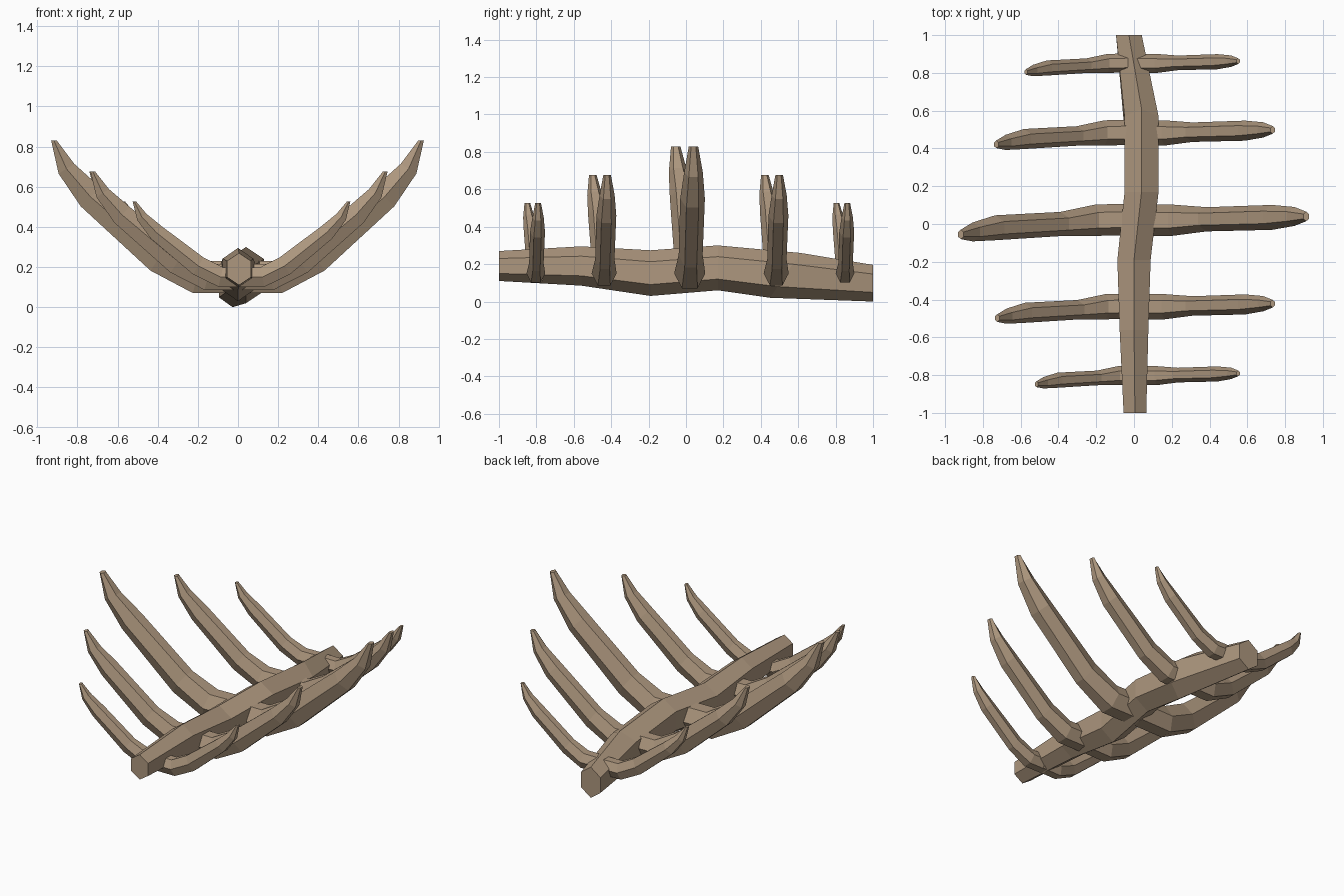
import bpy, bmesh
from math import sin, cos, pi
from mathutils import Vector

if "Cube" in bpy.data.objects:
    bpy.data.objects.remove(bpy.data.objects["Cube"])

bone = bpy.data.materials.new("bone")
bone.diffuse_color = (0.42, 0.31, 0.21, 1)
bone.use_nodes = True
bone.node_tree.nodes["Principled BSDF"].inputs["Base Color"].default_value = bone.diffuse_color


def loft(name, rings):
    """Skin a list of equal-sized vertex rings and cap both ends."""
    bm = bmesh.new()
    loops = [[bm.verts.new(p) for p in ring] for ring in rings]
    n = len(loops[0])
    for a, b in zip(loops, loops[1:]):
        for i in range(n):
            j = (i + 1) % n
            bm.faces.new((a[i], a[j], b[j], b[i]))
    bm.faces.new(loops[0])
    bm.faces.new(loops[-1])
    bmesh.ops.recalc_face_normals(bm, faces=bm.faces)
    mesh = bpy.data.meshes.new(name)
    bm.to_mesh(mesh)
    bm.free()
    mesh.materials.append(bone)
    obj = bpy.data.objects.new(name, mesh)
    bpy.context.collection.objects.link(obj)
    return obj


# Spine: x, y, z, half width, half height, backward lean of the ring's top
spine = [
    (0.005, -1.00, 0.190, 0.060, 0.080, 0.00),
    (0.000, -0.56, 0.190, 0.076, 0.105, 0.00),
    (0.000, -0.19, 0.152, 0.088, 0.122, 0.00),
    (0.040, 0.17, 0.180, 0.090, 0.120, 0.00),
    (0.040, 0.53, 0.140, 0.090, 0.120, 0.08),
    (-0.027, 1.00, 0.098, 0.068, 0.098, 0.00),
]
rings = []
for x, y, z, w, h, lean in spine:
    ring = []
    for k in range(6):
        a = pi / 2 + k * pi / 3
        ring.append((x + w * cos(a) / cos(pi / 6), y + lean * sin(a), z + h * sin(a)))
    rings.append(ring)
loft("spine", rings)

# Rib path: x, z above root, half width, half thickness, y drift right, y drift left
path = [
    (0.000, 0.00, 0.083, 0.080, 0.020, 0.025),
    (0.200, 0.00, 0.083, 0.082, 0.020, 0.020),
    (0.385, 0.10, 0.064, 0.082, 0.025, 0.000),
    (0.730, 0.40, 0.066, 0.068, 0.035, -0.020),
    (0.850, 0.54, 0.050, 0.046, 0.040, -0.042),
    (0.912, 0.68, 0.025, 0.014, 0.040, -0.055),
]


def rib(name, side, y0, s, rise, shift):
    pts = [Vector((p[0] * s, p[1] * rise)) for p in path]
    rings = []
    for i, (_, _, w, t, dr, dl) in enumerate(path):
        before = (pts[i] - pts[max(i - 1, 0)]).normalized()
        after = (pts[min(i + 1, len(pts) - 1)] - pts[i]).normalized()
        tan = (before + after).normalized()
        if i == len(path) - 1:
            tan = Vector((0, 1))
        normal = Vector((-tan.y, tan.x))
        yc = y0 + s * (dr if side > 0 else dl)
        ring = []
        for k in range(6):
            a = k * pi / 3
            q = pts[i] + normal * (s * t * sin(a) / sin(pi / 3))
            ring.append((side * q.x + shift, yc + s * w * cos(a), 0.15 + q.y))
        rings.append(ring)
    loft(name, rings)


# Five rib pairs: y, scale, rise scale, sideways shift of the left rib
pairs = [
    (-0.815, 0.605, 0.555, 0.035),
    (-0.454, 0.805, 0.775, 0.010),
    (0.000, 1.000, 1.000, -0.005),
    (0.466, 0.805, 0.775, 0.005),
    (0.838, 0.605, 0.555, -0.020),
]
for i, (y, s, rise, shift) in enumerate(pairs, 1):
    rib(f"right_rib_{i}", 1, y, s, rise, 0)
    rib(f"left_rib_{i}", -1, y, s, rise, shift)
